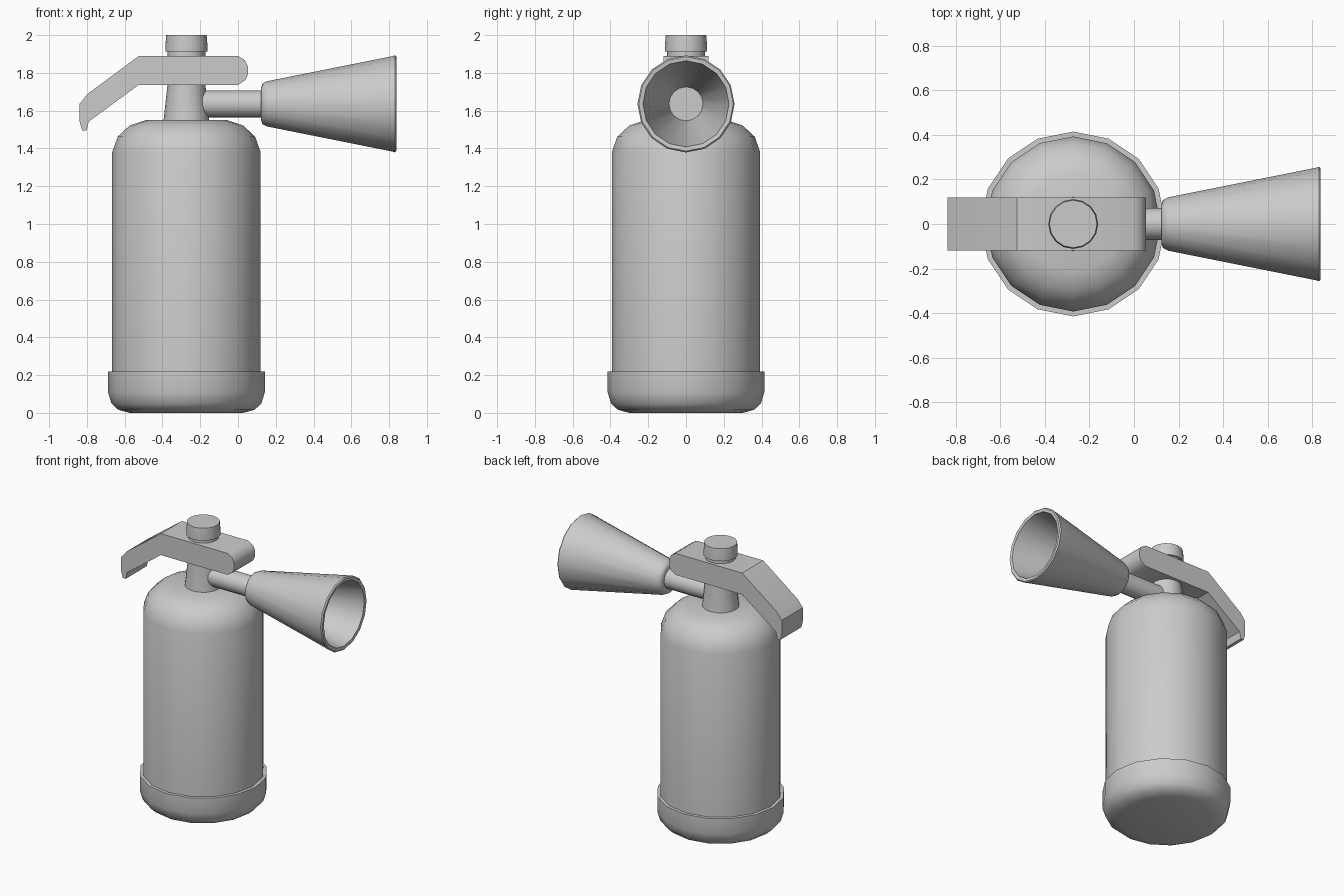
import bpy, bmesh, math
from mathutils import Matrix, Vector

if "Cube" in bpy.data.objects:
    bpy.data.objects.remove(bpy.data.objects["Cube"])

AXIS_X = -0.273   # tank centre line
HORN_Z = 1.636    # hose and horn centre line
SIDES = 16


def finish(name, bm, angle):
    bmesh.ops.recalc_face_normals(bm, faces=bm.faces)
    mesh = bpy.data.meshes.new(name)
    bm.to_mesh(mesh)
    bm.free()
    obj = bpy.data.objects.new(name, mesh)
    bpy.context.collection.objects.link(obj)
    bpy.ops.object.select_all(action='DESELECT')
    obj.select_set(True)
    bpy.context.view_layer.objects.active = obj
    bpy.ops.object.shade_smooth_by_angle(angle=math.radians(angle))
    return obj


def lathe(name, profile, matrix, angle=40):
    """Revolve (radius, height) points around local z; both ends are capped."""
    bm = bmesh.new()
    rings = []
    for r, h in profile:
        rings.append([bm.verts.new(matrix @ Vector((
            r * math.cos(2 * math.pi * i / SIDES),
            r * math.sin(2 * math.pi * i / SIDES), h))) for i in range(SIDES)])
    for a, b in zip(rings, rings[1:]):
        for i in range(SIDES):
            j = (i + 1) % SIDES
            bm.faces.new((a[i], a[j], b[j], b[i]))
    bm.faces.new(rings[0][::-1])
    bm.faces.new(rings[-1])
    return finish(name, bm, angle)


upright = Matrix.Translation((AXIS_X, 0, 0))
sideways = Matrix.Translation((0, 0, HORN_Z)) @ Matrix.Rotation(math.pi / 2, 4, 'Y')

# Tank with rounded shoulder, and the base cup it sits in
lathe("tank", [(0.393, 0.15), (0.393, 1.38), (0.364, 1.462), (0.30, 1.522),
               (0.215, 1.55)], upright)
lathe("base_cup", [(0.30, 0), (0.36, 0.016), (0.397, 0.05), (0.415, 0.11),
                   (0.415, 0.22), (0.38, 0.22)], upright)

# Valve neck and top cap
lathe("valve_neck", [(0.122, 1.54), (0.10, 1.74), (0.10, 1.92)], upright)
lathe("top_cap", [(0.112, 1.913), (0.112, 1.94), (0.107, 2.0)], upright)

# Outlet pipe and hollow horn
lathe("outlet_pipe", [(0.071, -0.23), (0.071, 0.14)], sideways)
lathe("horn", [(0.087, 0.123), (0.108, 0.13), (0.12, 0.155), (0.252, 0.815),
               (0.257, 0.83), (0.25, 0.838), (0.228, 0.835), (0.09, 0.16)],
      sideways, 50)

# Lever handle: side outline extruded across y
outline = [(-0.525, 1.89), (0.0, 1.89), (0.037, 1.867), (0.053, 1.832),
           (0.053, 1.793), (0.037, 1.76), (0.0, 1.737), (-0.525, 1.737),
           (-0.79, 1.542), (-0.802, 1.494), (-0.825, 1.494), (-0.838, 1.54),
           (-0.838, 1.637), (-0.797, 1.688)]
bm = bmesh.new()
side = bm.faces.new([bm.verts.new((x, -0.118, z)) for x, z in outline])
new = bmesh.ops.extrude_face_region(bm, geom=[side])["geom"]
bmesh.ops.translate(bm, vec=(0, 0.236, 0),
                    verts=[v for v in new if isinstance(v, bmesh.types.BMVert)])
if not side.is_valid or all(len(e.link_faces) == 2 for e in bm.edges) is False:
    bmesh.ops.holes_fill(bm, edges=[e for e in bm.edges if e.is_boundary])
finish("lever_handle", bm, 35)
